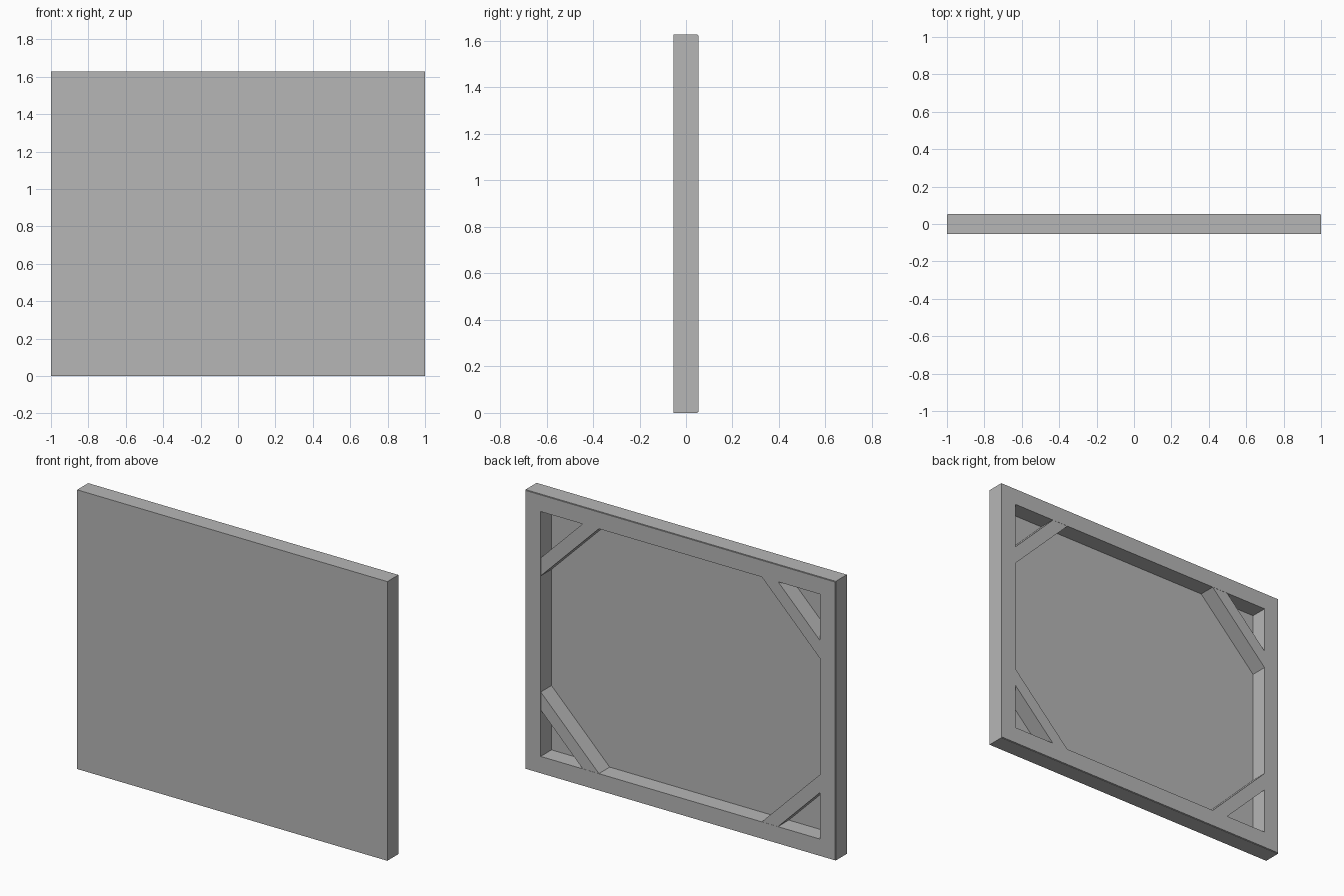
import bpy
import bmesh

cube = bpy.data.objects.get("Cube")
if cube:
    bpy.data.objects.remove(cube, do_unlink=True)

HALF_W, HEIGHT, HALF_D = 1.0, 1.627, 0.053
MID = HEIGHT / 2
CLOTH = 0.006        # canvas thickness
BAR = 0.1            # stretcher bar width
NEAR, FAR = 0.27, 0.375   # brace ends, measured from the inner corner

grey = bpy.data.materials.new("plain grey")
grey.use_nodes = True
colour = (0.47, 0.47, 0.47, 1)
grey.diffuse_color = colour
grey.node_tree.nodes["Principled BSDF"].inputs["Base Color"].default_value = colour


def add_object(name, bm):
    bmesh.ops.recalc_face_normals(bm, faces=bm.faces)
    mesh = bpy.data.meshes.new(name)
    bm.to_mesh(mesh)
    bm.free()
    mesh.materials.append(grey)
    obj = bpy.data.objects.new(name, mesh)
    bpy.context.collection.objects.link(obj)
    return obj


def prism(name, outline, y0, y1):
    """Extrude an x-z outline from y0 to y1."""
    bm = bmesh.new()
    face = bm.faces.new([bm.verts.new((x, y0, z)) for x, z in outline])
    new = bmesh.ops.extrude_face_region(bm, geom=[face])["geom"]
    verts = [g for g in new if isinstance(g, bmesh.types.BMVert)]
    bmesh.ops.translate(bm, verts=verts, vec=(0, y1 - y0, 0))
    return add_object(name, bm)


def rectangle(inset):
    """Corners of the picture outline, moved inward."""
    w, h = HALF_W - inset, MID - inset
    return [(sx * w, MID + sz * h) for sx, sz in ((-1, -1), (1, -1), (1, 1), (-1, 1))]


# Canvas: front sheet with its edges wrapped around the bars
bm = bmesh.new()
front = [bm.verts.new((x, -HALF_D, z)) for x, z in rectangle(0)]
back = [bm.verts.new((x, HALF_D - 0.004, z)) for x, z in rectangle(0)]
bm.faces.new(front)
for i in range(4):
    j = (i + 1) % 4
    bm.faces.new((front[i], front[j], back[j], back[i]))
canvas = add_object("canvas", bm)
wrap = canvas.modifiers.new("thickness", "SOLIDIFY")
wrap.thickness = CLOTH
wrap.offset = -1
wrap.use_even_offset = True

# Four mitred stretcher bars
outer, inner = rectangle(0.003), rectangle(BAR)
for i, side in enumerate(("bottom", "left", "top", "right")):
    j = (i + 1) % 4
    prism(side + "_bar", (outer[i], outer[j], inner[j], inner[i]),
          -HALF_D + CLOTH, HALF_D)

# Diagonal brace across each inner corner
for sx, side in ((1, "left"), (-1, "right")):
    for sz, level in ((1, "top"), (-1, "bottom")):
        cx, cz = sx * (HALF_W - BAR), MID + sz * (MID - BAR)
        outline = [(cx - sx * a, cz - sz * b)
                   for a, b in ((NEAR, 0), (FAR, 0), (0, FAR), (0, NEAR))]
        prism(f"{level}_{side}_brace", outline, -HALF_D + CLOTH, HALF_D - 0.001)
